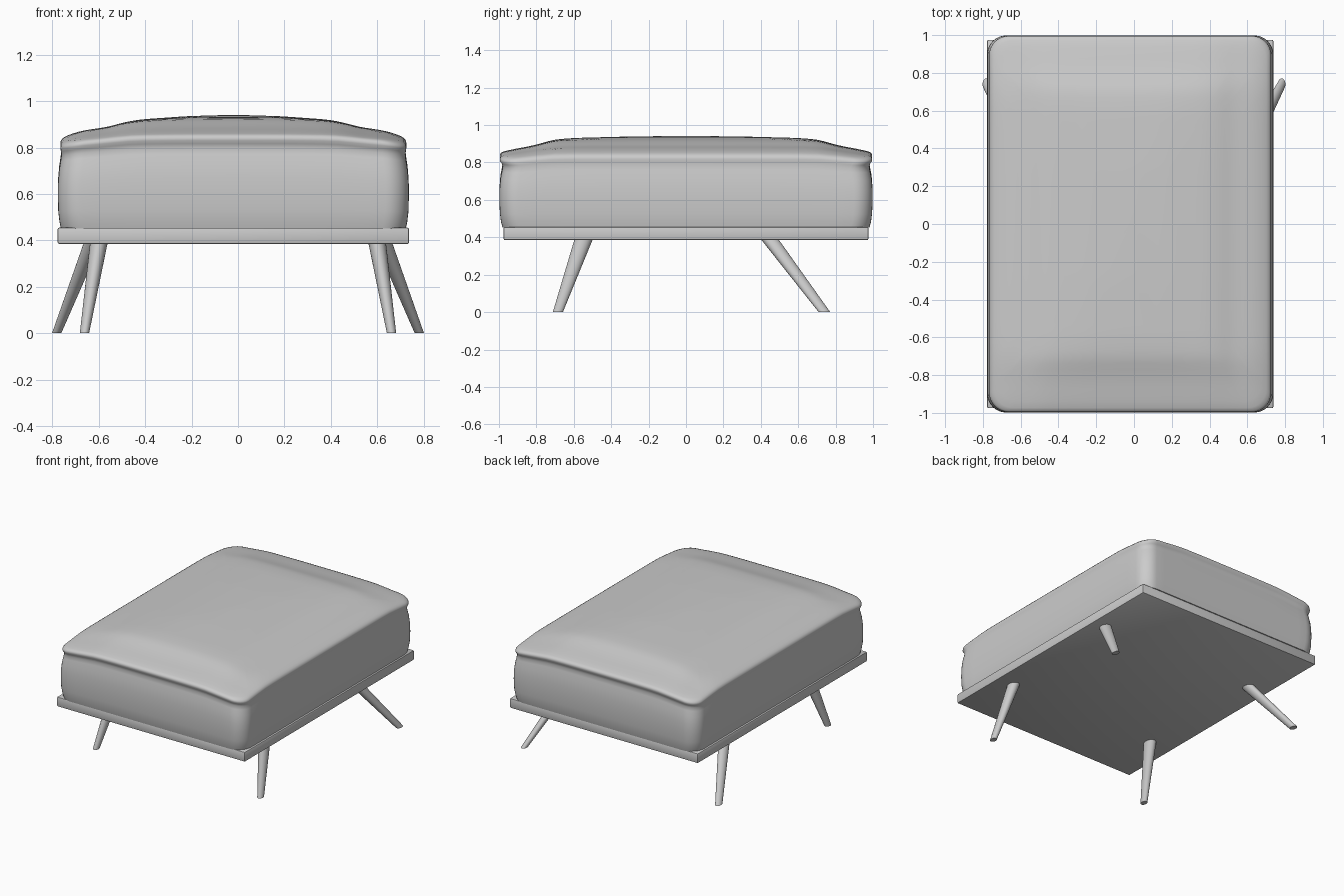
import bpy, bmesh, math

if "Cube" in bpy.data.objects:
    bpy.data.objects.remove(bpy.data.objects["Cube"])

CX = -0.02          # the seat sits slightly off centre from the legs
grey = bpy.data.materials.new("light_grey")
grey.diffuse_color = (0.6, 0.6, 0.6, 1)
grey.use_nodes = True
grey.node_tree.nodes["Principled BSDF"].inputs["Base Color"].default_value = grey.diffuse_color


def finish(name, bm, angle):
    bmesh.ops.recalc_face_normals(bm, faces=bm.faces[:])
    me = bpy.data.meshes.new(name)
    bm.to_mesh(me)
    bm.free()
    ob = bpy.data.objects.new(name, me)
    bpy.context.collection.objects.link(ob)
    me.materials.append(grey)
    bpy.ops.object.select_all(action='DESELECT')
    ob.select_set(True)
    bpy.context.view_layer.objects.active = ob
    bpy.ops.object.shade_smooth_by_angle(angle=math.radians(angle))
    return ob


def loft(bm, rings):
    loops = [[bm.verts.new(p) for p in ring] for ring in rings]
    n = len(loops[0])
    for a, b in zip(loops, loops[1:]):
        for i in range(n):
            j = (i + 1) % n
            bm.faces.new((a[i], a[j], b[j], b[i]))
    return loops


def lerp_table(table, v):
    for (a, fa), (b, fb) in zip(table, table[1:]):
        if v <= b:
            t = (v - a) / (b - a)
            return fa + (fb - fa) * t
    return table[-1][1]


def smooth_table(table, v, w=0.025):
    return sum(lerp_table(table, abs(v + k * w)) for k in (-1, 0, 1)) / 3


def rounded_rect(hx, hy, r, side=20, arc=8):
    pts = []
    corners = [(hx - r, hy - r, 0), (r - hx, hy - r, 90),
               (r - hx, r - hy, 180), (hx - r, r - hy, 270)]
    for k, (cx, cy, a0) in enumerate(corners):
        for i in range(arc + 1):
            a = math.radians(a0 + 90 * i / arc)
            pts.append((cx + r * math.cos(a), cy + r * math.sin(a)))
        nx, ny, na = corners[(k + 1) % 4]
        a = math.radians(na)
        ex, ey = nx + r * math.cos(a), ny + r * math.sin(a)
        sx, sy = pts[-1]
        for i in range(1, side):
            t = i / side
            pts.append((sx + (ex - sx) * t, sy + (ey - sy) * t))
    return pts


# Cushion: domed top with an oval step, falling away towards the corners
DROP_X = [(0, 0), (.2, .006), (.4, .02), (.47, .032), (.54, .052),
          (.65, .068), (.70, .082), (.74, .10), (.80, .12)]
DROP_Y = [(0, 0), (.3, .003), (.6, .011), (.71, .02), (.76, .036),
          (.84, .056), (.92, .07), (.98, .084), (1.05, .10)]


def top_z(x, y):
    dx, dy = smooth_table(DROP_X, x), smooth_table(DROP_Y, y)
    return .942 - math.hypot(dx, dy)


BASE_Z = 0.452
# height fraction, outset along x, outset along y
SIDE = [(0, -.006, -.014), (.08, 0, -.006), (.2, .005, 0), (.4, .007, .003),
        (.55, .006, .002), (.7, .001, -.003), (.8, -.005, -.011),
        (.86, -.008, -.015), (.91, -.006, -.009), (.95, -.004, 0),
        (.98, -.006, 0), (1.0, -.015, -.006)]
HX, HY, R = 0.75, 0.995, 0.10
rings = []
for t, ox, oy in SIDE:
    ring = []
    for x, y in rounded_rect(HX + ox, HY + oy, R):
        rim = top_z(x, y) - .003
        ring.append((x + CX, y, BASE_Z + (rim - BASE_Z) * t))
    rings.append(ring)
for i in range(29):
    s = 1 - i / 29
    ring = []
    for x, y in rounded_rect((HX - .03) * s, (HY - .022) * s, R * s):
        ring.append((x + CX, y, top_z(x, y)))
    rings.append(ring)
bm = bmesh.new()
loops = loft(bm, rings)
bm.faces.new(loops[0])
tip = bm.verts.new((CX, 0, top_z(0, 0)))
for i, v in enumerate(loops[-1]):
    bm.faces.new((v, loops[-1][(i + 1) % len(loops[-1])], tip))
finish("cushion", bm, 60)

# Base board
bm = bmesh.new()
bmesh.ops.create_cube(bm, size=1)
for v in bm.verts:
    v.co = (v.co.x * 1.515 + CX, v.co.y * 1.95, v.co.z * .07 + .42)
bmesh.ops.bevel(bm, geom=bm.edges[:], offset=.007, segments=2,
                profile=.5, affect='EDGES')
finish("base_board", bm, 40)


# Splayed tapering legs with level ends
def leg(name, side, top, bottom):
    rings = []
    for x, y, rx, ry, z in (bottom, top):
        rings.append([(side * (x + rx * math.cos(a)), y + ry * math.sin(a), z)
                      for a in (math.tau * i / 24 for i in range(24))])
    bm = bmesh.new()
    for loop in loft(bm, rings):
        bm.faces.new(loop)
    finish(name, bm, 40)


for label, s in (("left", -1), ("right", 1)):
    leg("front_leg_" + label, s, (.60, -.547, .038, .049, .39),
        (.662, -.685, .020, .027, 0))
    leg("back_leg_" + label, s, (.628, .447, .037, .047, .39),
        (.782, .74, .020, .031, 0))
